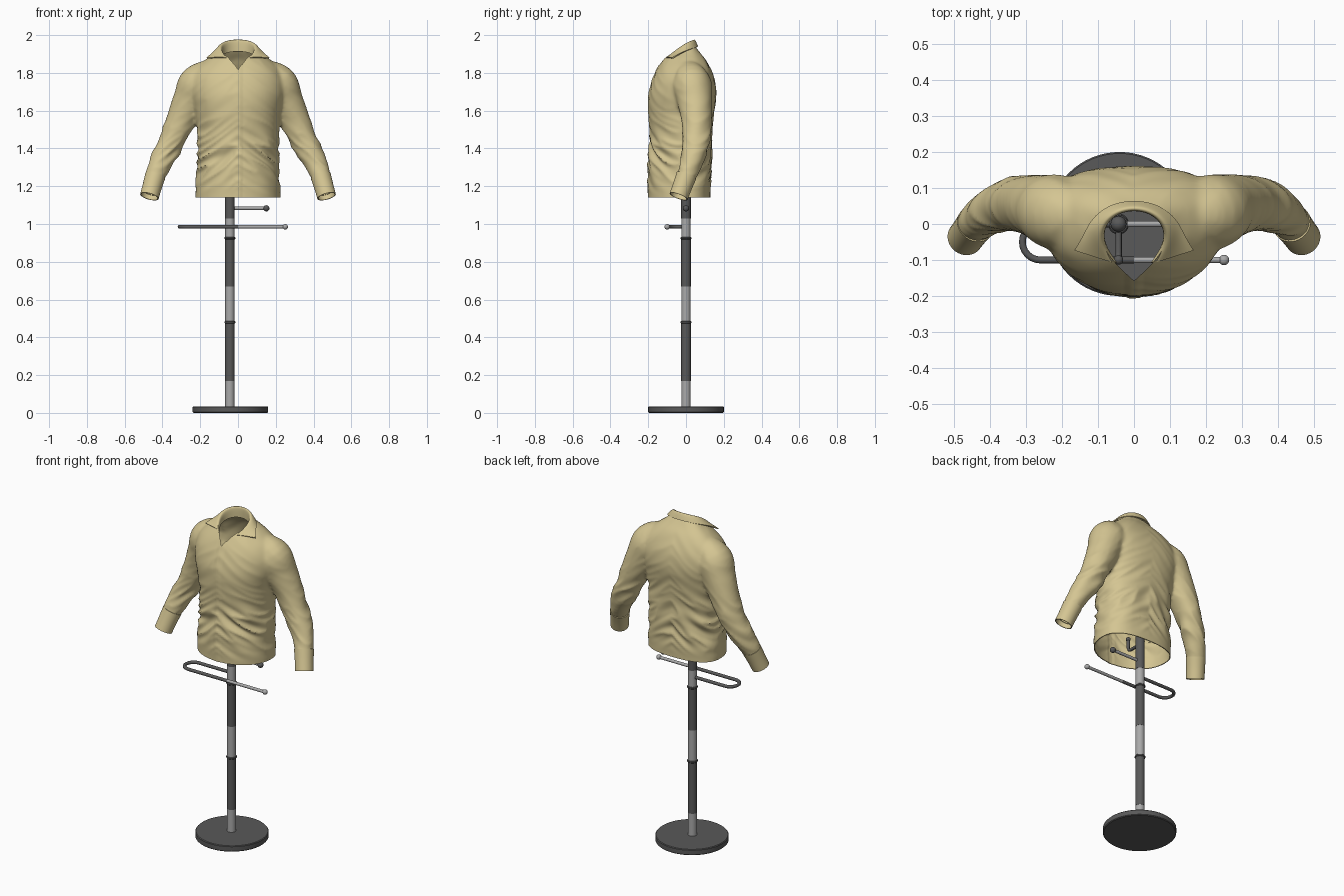
import bpy, bmesh, math
from mathutils import Vector, noise

if "Cube" in bpy.data.objects:
    bpy.data.objects.remove(bpy.data.objects["Cube"])

def material(name, rgb):
    m = bpy.data.materials.new(name)
    m.diffuse_color = (*rgb, 1)
    m.use_nodes = True
    m.node_tree.nodes["Principled BSDF"].inputs["Base Color"].default_value = m.diffuse_color
    return m

TAN = material("tan cloth", (0.66, 0.56, 0.29))
DARK = material("dark metal", (0.10, 0.10, 0.10))
LIGHT = material("light metal", (0.40, 0.40, 0.40))

def finish(ob, mat, angle=40):
    me = ob.data
    me.materials.clear()
    me.materials.append(mat)
    for p in me.polygons:
        p.material_index = 0
    me.shade_smooth()
    me.set_sharp_from_angle(angle=math.radians(angle))
    return ob

def add(name, verts, faces):
    me = bpy.data.meshes.new(name)
    me.from_pydata(verts, [], faces)
    bm = bmesh.new()
    bm.from_mesh(me)
    bmesh.ops.recalc_face_normals(bm, faces=bm.faces)
    bm.to_mesh(me)
    bm.free()
    ob = bpy.data.objects.new(name, me)
    bpy.context.collection.objects.link(ob)
    return ob

def bake(ob):
    deps = bpy.context.evaluated_depsgraph_get()
    me = bpy.data.meshes.new_from_object(ob.evaluated_get(deps))
    ob.modifiers.clear()
    ob.data = me

def loft(rings, caps=True):
    n = len(rings[0])
    verts = [v for r in rings for v in r]
    faces = [(i*n+j, i*n+(j+1) % n, (i+1)*n+(j+1) % n, (i+1)*n+j)
             for i in range(len(rings)-1) for j in range(n)]
    if caps:
        faces += [tuple(range(n)), tuple(range(len(verts)-n, len(verts)))]
    return verts, faces

def smooth_rows(rows, steps=5):
    # Catmull-Rom interpolation of any tuples
    out = []
    for i in range(len(rows)-1):
        p = [rows[max(0, min(len(rows)-1, i+k))] for k in (-1, 0, 1, 2)]
        for s in range(steps):
            t = s/steps
            out.append(tuple(0.5*(2*b + (c-a)*t + (2*a-5*b+4*c-d)*t*t + (3*b-a-3*c+d)*t**3)
                             for a, b, c, d in zip(*p)))
    return out + [rows[-1]]

def cylinder(name, x, y, z0, z1, r, mat, bevel=0.0, n=32):
    prof = [(r-bevel, z0), (r, z0+bevel), (r, z1-bevel), (r-bevel, z1)] if bevel else [(r, z0), (r, z1)]
    rings = [[(x+q*math.cos(a*math.tau/n), y+q*math.sin(a*math.tau/n), z) for a in range(n)] for q, z in prof]
    return finish(add(name, *loft(rings)), mat)

def ball(name, c, r, mat):
    bm = bmesh.new()
    bmesh.ops.create_uvsphere(bm, u_segments=20, v_segments=12, radius=r)
    bmesh.ops.translate(bm, verts=bm.verts, vec=c)
    ob = add(name, [], [])
    bm.to_mesh(ob.data)
    bm.free()
    finish(ob, mat)

def rod(name, pts, r, mat):
    cu = bpy.data.curves.new(name, 'CURVE')
    cu.dimensions = '3D'
    cu.bevel_depth, cu.bevel_resolution, cu.use_fill_caps = r, 3, True
    sp = cu.splines.new('POLY')
    sp.points.add(len(pts)-1)
    for p, q in zip(sp.points, pts):
        p.co = (*q, 1)
    tmp = bpy.data.objects.new(name, cu)
    bpy.context.collection.objects.link(tmp)
    me = bpy.data.meshes.new_from_object(tmp.evaluated_get(bpy.context.evaluated_depsgraph_get()))
    bpy.data.objects.remove(tmp)
    ob = bpy.data.objects.new(name, me)
    bpy.context.collection.objects.link(ob)
    return finish(ob, mat)

# Stand: base disc, banded pole, collars
PX = -0.043
cylinder("base_disc", -0.04, 0, 0, 0.035, 0.2, DARK, 0.004, 64)
bands = [0.035, 0.17, 0.48, 0.67, 0.925, 1.03, 1.3, 1.42, 1.7]
for i in range(len(bands)-1):
    cylinder("pole_band", PX, 0, bands[i], bands[i+1], 0.0255 if i % 2 else 0.0245, DARK if i % 2 else LIGHT)
for z in (0.48, 0.925):
    cylinder("pole_collar", PX, 0, z-0.006, z+0.006, 0.029, DARK, 0.003)
ball("pole_top", (PX, 0, 1.705), 0.022, DARK)

# Trouser bar: U-shaped rod with a ball end
ZB = 0.985
bend = [(-0.26-0.05*math.sin(a*math.pi/12), -0.05+0.05*math.cos(a*math.pi/12), ZB) for a in range(13)]
rod("trouser_bar", [(PX, 0, ZB)] + bend + [(0.0, -0.1, ZB)], 0.0095, DARK)
rod("trouser_bar_end", [(0.0, -0.1, ZB), (0.24, -0.1, ZB)], 0.009, LIGHT)
ball("trouser_bar_ball", (0.25, -0.1, ZB), 0.0145, LIGHT)

# Side peg and upturned front hook
rod("side_peg", [(PX, 0, 1.083), (0.14, 0, 1.083)], 0.009, LIGHT)
ball("side_peg_ball", (0.15, 0, 1.083), 0.0165, DARK)
rod("front_hook", [(PX, 0, 1.19), (PX, -0.08, 1.19), (PX, -0.093, 1.195), (PX, -0.1, 1.21), (PX, -0.1, 1.26)], 0.009, DARK)
ball("front_hook_ball", (PX, -0.1, 1.265), 0.013, DARK)

# Shirt volume: torso rings (z, half width, front y, back y)
torso = [(1.09, .225, -.198, .128), (1.2, .224, -.2, .13), (1.3, .212, -.195, .13), (1.45, .213, -.186, .132),
         (1.58, .226, -.196, .147), (1.68, .25, -.197, .16), (1.76, .25, -.178, .152), (1.82, .225, -.152, .132),
         (1.87, .17, -.122, .105), (1.91, .115, -.092, .072), (1.95, .07, -.07, .04)]
rings = []
for z, w, f, b in smooth_rows(torso, 4):
    yc, ring = (f+b)/2 + 0.03, []
    for k in range(64):
        a = k*math.tau/64
        c, s = math.cos(a), math.sin(a)
        e = 0.8 if s > 0 else 0.95
        ring.append((w*math.copysign(abs(c)**e, c),
                     yc + (b-yc if s > 0 else yc-f)*math.copysign(abs(s)**e, s), z))
    rings.append(ring)
verts, faces = loft(rings)

# Sleeves: path points with radius
path = smooth_rows([(.12, .02, 1.82, .06), (.205, .03, 1.75, .102), (.25, .045, 1.66, .093), (.30, .055, 1.55, .08),
                    (.35, .055, 1.44, .07), (.40, .035, 1.34, .061), (.44, .0, 1.25, .051),
                    (.465, -.035, 1.16, .045), (.475, -.05, 1.10, .045)], 4)

def tube(rows, side, grow=0.0):
    out = []
    for i, (x, y, z, r) in enumerate(rows):
        d = Vector(rows[min(i+1, len(rows)-1)][:3]) - Vector(rows[max(i-1, 0)][:3])
        q = d.to_track_quat('Z', 'Y')
        ring = [q @ Vector(((r+grow)*math.cos(a*math.tau/32), (r+grow)*math.sin(a*math.tau/32), 0)) + Vector((x, y, z))
                for a in range(32)]
        out.append([(side*v.x, v.y, v.z) for v in ring])
    return out

for side in (1, -1):
    v, f = loft(tube(path, side))
    faces += [tuple(i+len(verts) for i in q) for q in f]
    verts += v
shirt = add("shirt", verts, faces)
m = shirt.modifiers.new("merge", 'REMESH')
m.mode, m.voxel_size = 'VOXEL', 0.009
m = shirt.modifiers.new("soften", 'SMOOTH')
m.factor, m.iterations = 0.5, 12
bake(shirt)

# Cloth folds at waist and elbows, front placket, open hem and cuffs
bm = bmesh.new()
bm.from_mesh(shirt.data)
bm.normal_update()
moves = []
for v in bm.verts:
    x, y, z = v.co
    sleeve = abs(x) > 0.235 + max(0, 1.55-z)*0.3
    amp = 0.010*math.exp(-((z-1.36)/0.13)**2) + 0.0015
    if sleeve:
        amp = 0.006*math.exp(-((z-1.4)/0.12)**2) + 0.001
    elif z < 1.21:
        amp *= max(0, (z-1.16)/0.05)
    n = noise.noise(Vector((x*6, y*6, z*17 + abs(x)*12 + 3)))
    d = amp*(1 - 3.2*abs(n))
    if abs(x) < 0.02 and y < -0.05:
        d += 0.003
    moves.append(v.normal*d)
for v, d in zip(bm.verts, moves):
    v.co += d
bmesh.ops.bisect_plane(bm, geom=bm.verts[:]+bm.edges[:]+bm.faces[:], plane_co=(0, 0, 1.14),
                       plane_no=(0, 0, -1), clear_outer=False)
bmesh.ops.delete(bm, geom=[f for f in bm.faces if f.calc_center_median().z < 1.14
                           and abs(f.calc_center_median().x) < 0.33], context='FACES')
for side in (1, -1):
    fs = [f for f in bm.faces if f.calc_center_median().x*side > 0.36]
    geom = list({e for f in fs for e in f.edges}) + list({v for f in fs for v in f.verts}) + fs
    bmesh.ops.bisect_plane(bm, geom=geom, plane_co=(side*.462, -.032, 1.17),
                           plane_no=(side*.25, -.35, -.9), clear_outer=True)
bm.to_mesh(shirt.data)
bm.free()

# Neck opening cut straight down by an outline with a V at the front
half = [(0, .045), (.06, .03), (.09, -.01), (.085, -.06), (.05, -.11), (0, -.158)]
outline = smooth_rows(half, 4)
outline += [(-x, y) for x, y in outline[-2:0:-1]]
cutter = add("neck_cutter", *loft([[(x, y, z) for x, y in outline] for z in (1.77, 2.1)]))
cutter.hide_render = True
m = shirt.modifiers.new("cloth", 'SOLIDIFY')
m.thickness, m.offset = 0.005, -1
m = shirt.modifiers.new("neck", 'BOOLEAN')
m.operation, m.solver, m.object = 'DIFFERENCE', 'EXACT', cutter
bake(shirt)
bpy.data.objects.remove(cutter)
finish(shirt, TAN, 60)

# Cuffs: open bands over the sleeve ends
for side, name in ((1, "cuff_right"), (-1, "cuff_left")):
    rows = smooth_rows([(.438, .002, 1.255, .050), (.454, -.019, 1.2, .047), (.469, -.039, 1.146, .046)], 4)
    cuff = add(name, *loft(tube(rows, side, 0.002), False))
    m = cuff.modifiers.new("cloth", 'SOLIDIFY')
    m.thickness, m.offset = 0.005, 0
    bake(cuff)
    finish(cuff, TAN, 50)

# Collar: inner stand, fold line and pointed leaf, mirrored
stand = [(0, .043, 1.915), (.055, .03, 1.91), (.088, -.01, 1.895), (.084, -.06, 1.88), (.05, -.108, 1.865)]
fold = [(0, .042, 1.998), (.05, .03, 1.993), (.086, -.007, 1.975), (.09, -.055, 1.935), (.06, -.105, 1.885)]
leaf = [(0, .066, 1.94), (.07, .052, 1.935), (.118, .012, 1.922), (.138, -.03, 1.903), (.165, -.072, 1.878)]
n = len(stand)
faces = [(r*n+i, r*n+i+1, (r+1)*n+i+1, (r+1)*n+i) for r in range(2) for i in range(n-1)]
collar = add("collar", stand+fold+leaf, faces)
m = collar.modifiers.new("mirror", 'MIRROR')
m.merge_threshold = 0.002
m = collar.modifiers.new("round", 'SUBSURF')
m.levels, m.boundary_smooth = 3, 'PRESERVE_CORNERS'
m = collar.modifiers.new("cloth", 'SOLIDIFY')
m.thickness, m.offset = 0.006, 0
bake(collar)
finish(collar, TAN, 50)
